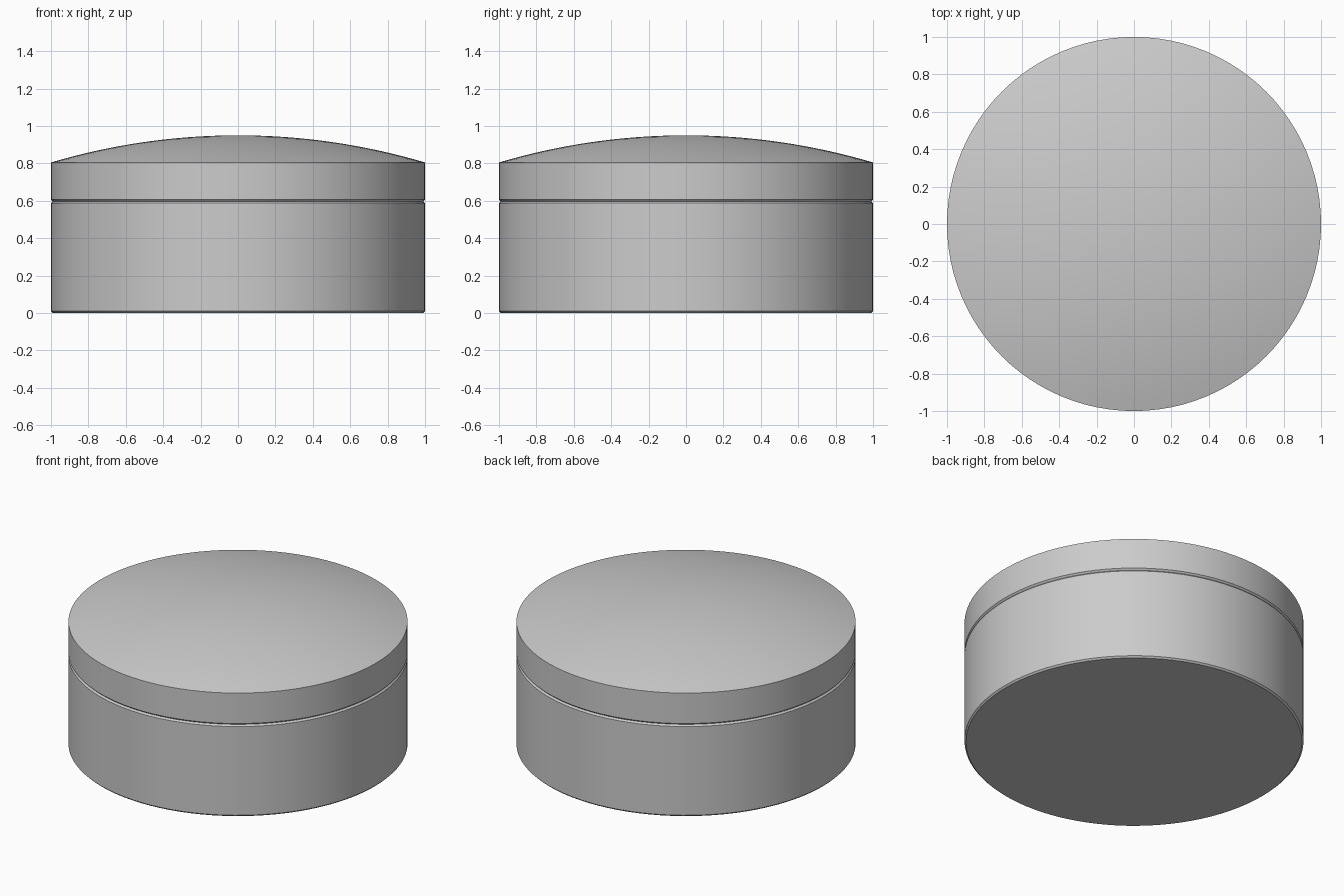
import bpy
import bmesh
from math import pi, sin, cos

cube = bpy.data.objects.get("Cube")
if cube:
    bpy.data.objects.remove(cube, do_unlink=True)

SEGMENTS = 96
RADIUS = 1.0
BEVEL = 0.01

grey = bpy.data.materials.new("light_grey")
grey.use_nodes = True
grey.diffuse_color = (0.6, 0.6, 0.6, 1)
grey.node_tree.nodes["Principled BSDF"].inputs["Base Color"].default_value = (0.6, 0.6, 0.6, 1)


def lathe(name, profile):
    """Spin an (r, z) profile around the z axis; ends at r = 0 become poles."""
    bm = bmesh.new()
    verts = [bm.verts.new((r, 0, z)) for r, z in profile]
    edges = [bm.edges.new(pair) for pair in zip(verts, verts[1:])]
    bmesh.ops.spin(bm, geom=verts + edges, cent=(0, 0, 0), axis=(0, 0, 1),
                   angle=2 * pi, steps=SEGMENTS, use_merge=True)
    bmesh.ops.remove_doubles(bm, verts=bm.verts, dist=0.0001)
    bmesh.ops.recalc_face_normals(bm, faces=bm.faces)
    mesh = bpy.data.meshes.new(name)
    bm.to_mesh(mesh)
    bm.free()
    mesh.materials.append(grey)
    obj = bpy.data.objects.new(name, mesh)
    bpy.context.collection.objects.link(obj)
    bpy.ops.object.select_all(action="DESELECT")
    obj.select_set(True)
    bpy.context.view_layer.objects.active = obj
    bpy.ops.object.shade_smooth_by_angle(angle=pi / 12)
    return obj


# Round base with a small chamfer at the bottom and at the seam
seam = 0.597
lathe("box_base", [(0, 0), (RADIUS - BEVEL, 0), (RADIUS, BEVEL),
                   (RADIUS, seam - BEVEL), (RADIUS - BEVEL, seam), (0, seam)])

# Lid with a straight rim and a shallow spherical dome
rim, top = 0.805, 0.95
rise = top - rim
sphere = (RADIUS ** 2 + rise ** 2) / (2 * rise)
steps = 16
dome = []
for i in range(steps + 1):
    r = RADIUS * (1 - i / steps)
    dome.append((r, top - sphere + (sphere ** 2 - r ** 2) ** 0.5))
lathe("domed_lid", [(0, seam), (RADIUS - BEVEL, seam), (RADIUS, seam + BEVEL)] + dome)
